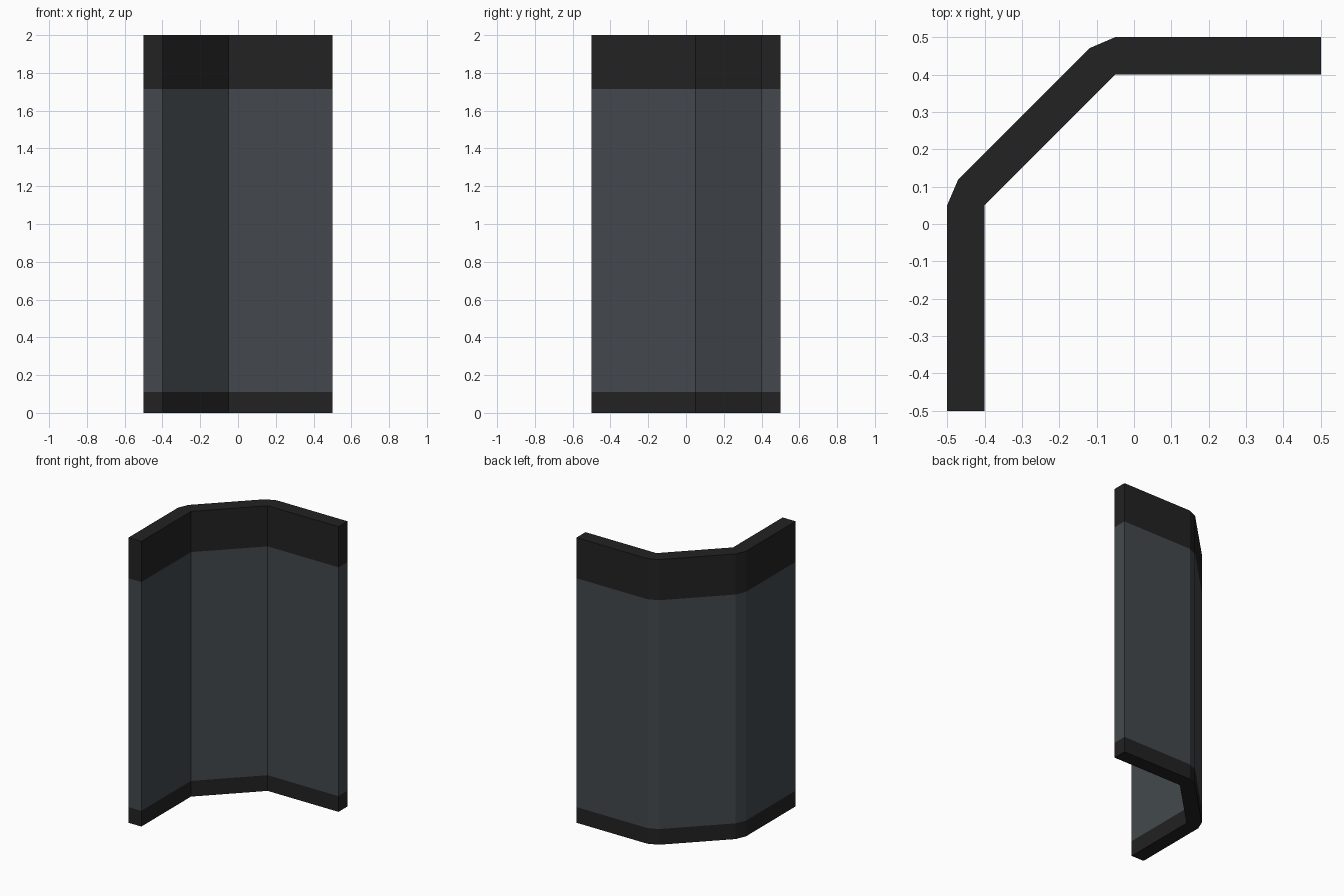
import bpy
import bmesh

if "Cube" in bpy.data.objects:
    bpy.data.objects.remove(bpy.data.objects["Cube"])


def material(name, rgb):
    m = bpy.data.materials.new(name)
    m.diffuse_color = (*rgb, 1)
    m.use_nodes = True
    m.node_tree.nodes["Principled BSDF"].inputs["Base Color"].default_value = m.diffuse_color
    return m


# Plan outline of one half of the angled wall, mirrored across the diagonal y = -x
half = [(-0.4, -0.5), (-0.5, -0.5), (-0.5, 0.05), (-0.47, 0.12)]
inner = [(-0.4, 0.05)]
mirror = lambda pts: [(-y, -x) for x, y in reversed(pts)]
outline = half + mirror(half) + mirror(inner) + inner

# Extrude the outline through the trim heights
bm = bmesh.new()
levels = [0, 0.11, 1.715, 2.0]
rings = [[bm.verts.new((x, y, z)) for x, y in outline] for z in levels]
n = len(outline)
for band in range(3):
    for i in range(n):
        j = (i + 1) % n
        f = bm.faces.new((rings[band][i], rings[band][j],
                          rings[band + 1][j], rings[band + 1][i]))
        # Middle band is the grey panel, the others are dark trim
        f.material_index = 1 if band == 1 else 0

# Close top and bottom with trim-coloured caps
bm.faces.new(rings[0])
bm.faces.new(rings[-1])
bmesh.ops.recalc_face_normals(bm, faces=bm.faces)

mesh = bpy.data.meshes.new("corner_wall")
bm.to_mesh(mesh)
bm.free()
mesh.materials.append(material("black trim", (0.016, 0.016, 0.016)))
mesh.materials.append(material("slate grey panel", (0.056, 0.066, 0.074)))
wall = bpy.data.objects.new("corner_wall", mesh)
bpy.context.collection.objects.link(wall)
